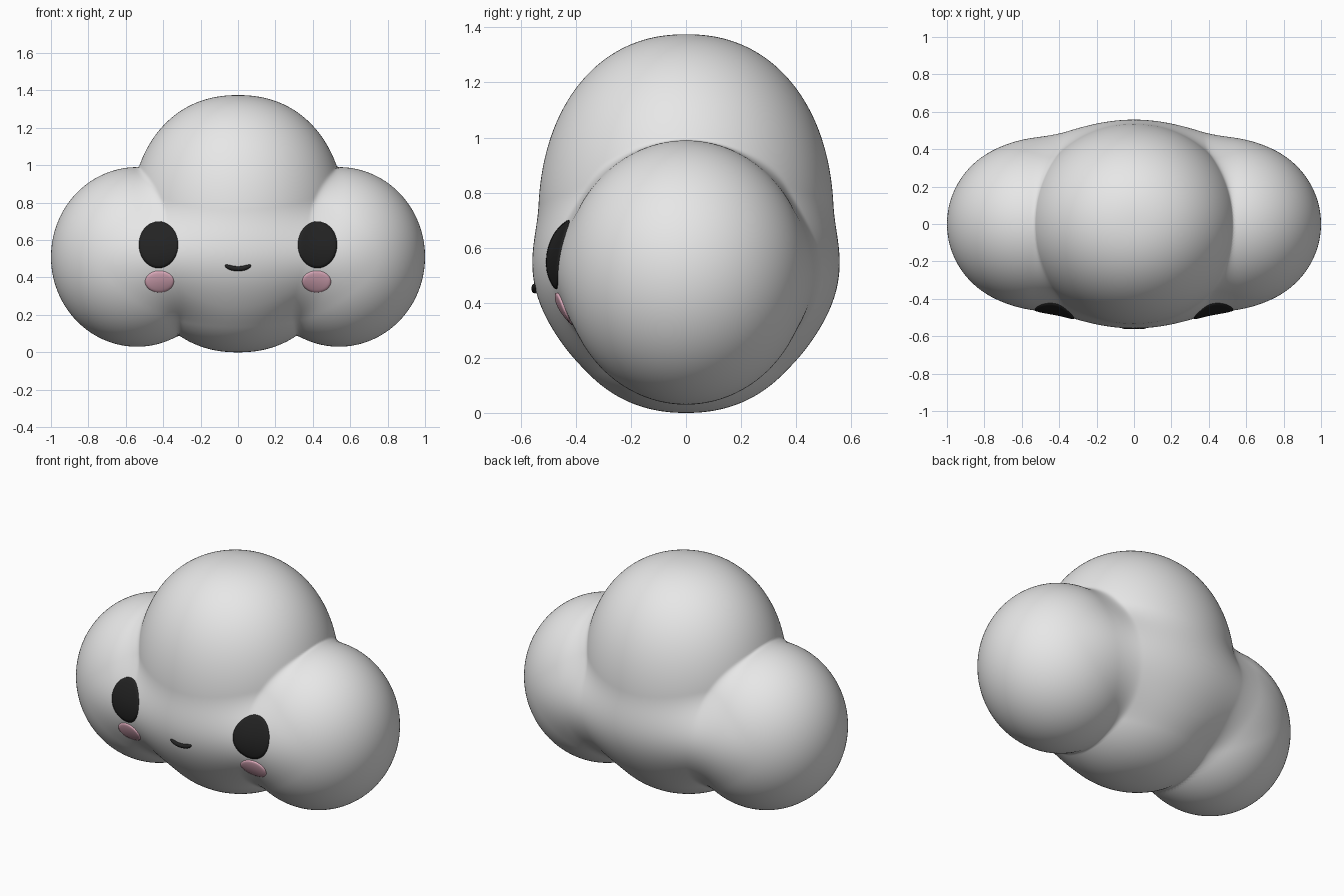
import bpy, bmesh, math
from mathutils import Vector
from mathutils.bvhtree import BVHTree

if "Cube" in bpy.data.objects:
    bpy.data.objects.remove(bpy.data.objects["Cube"])


def material(name, rgb):
    m = bpy.data.materials.new(name)
    m.diffuse_color = (*rgb, 1)
    m.use_nodes = True
    m.node_tree.nodes["Principled BSDF"].inputs["Base Color"].default_value = m.diffuse_color
    return m


WHITE = material("cloud white", (0.8, 0.8, 0.8))
BLACK = material("soft black", (0.017, 0.017, 0.017))
PINK = material("blush pink", (0.78, 0.44, 0.54))

CORE = Vector((0, 0, 0.6875))


def finish(name, bm, mat):
    bmesh.ops.recalc_face_normals(bm, faces=bm.faces)
    me = bpy.data.meshes.new(name)
    for f in bm.faces:
        f.smooth = True
    bm.to_mesh(me)
    me.materials.append(mat)
    ob = bpy.data.objects.new(name, me)
    bpy.context.collection.objects.link(ob)
    return ob


def exit_distance(d, centre, radii):
    """Distance from the core along d to the far side of an ellipsoid."""
    o = [(CORE[i] - centre[i]) / radii[i] for i in range(3)]
    v = [d[i] / radii[i] for i in range(3)]
    a = sum(q * q for q in v)
    b = sum(p * q for p, q in zip(o, v))
    c = sum(p * p for p in o) - 1
    disc = b * b - a * c
    return max(0, (-b + math.sqrt(disc)) / a) if disc > 0 else 0


def soft_max(a, b, k):
    h = max(k - abs(a - b), 0) / k
    return max(a, b) + h * h * k / 4


def cloud_radius(d):
    # Tall middle puff, slightly squarer than an ellipsoid
    e = 2.2
    flat = math.hypot(d.x / 0.575, d.y / 0.537)
    r = (flat ** e + abs(d.z / 0.6875) ** e) ** (-1 / e)
    # Creases are sharp on the outline and melt away on the front and back
    t = min(1, max(0, (abs(d.y) - 0.1) / 0.6))
    k = 0.01 + 0.11 * t * t * (3 - 2 * t)
    for s in (-1, 1):
        r = soft_max(r, exit_distance(d, (0.54 * s, 0, 0.51), (0.46, 0.445, 0.48)), k)
    # Wide filler that joins the puffs
    return soft_max(r, exit_distance(d, (0, 0, 0.52), (0.93, 0.53, 0.36)), k)


# Cloud body
bm = bmesh.new()
bmesh.ops.create_icosphere(bm, subdivisions=7, radius=1)
for v in bm.verts:
    d = v.co.normalized()
    v.co = CORE + d * cloud_radius(d)
finish("cloud_body", bm, WHITE)
tree = BVHTree.FromBMesh(bm)


def front_y(x, z):
    return tree.ray_cast(Vector((x, -3, z)), Vector((0, 1, 0)))[0].y


def face_patch(name, cx, cz, rx, rz, bulge, mat):
    """Shallow oval dome that follows the front of the cloud."""
    p = bmesh.new()
    n, rings = 40, 8
    top = p.verts.new((cx, front_y(cx, cz) - bulge, cz))
    prev = None
    for i in range(1, rings + 2):
        f = min(i / rings, 1)
        ring = []
        for j in range(n):
            a = 2 * math.pi * j / n
            x, z = cx + rx * f * math.cos(a), cz + rz * f * math.sin(a)
            lift = bulge * (0.4 + 0.6 * math.sqrt(1 - f * f)) if i <= rings else -0.012
            ring.append(p.verts.new((x, front_y(x, z) - lift, z)))
        for j in range(n):
            m = (j + 1) % n
            if prev:
                p.faces.new((prev[j], prev[m], ring[m], ring[j]))
            else:
                p.faces.new((top, ring[m], ring[j]))
        prev = ring
    p.faces.new(prev)
    ob = finish(name, p, mat)
    p.free()
    return ob


# Eyes and cheeks
for s, side in ((-1, "left"), (1, "right")):
    face_patch("eye_" + side, 0.425 * s, 0.575, 0.105, 0.125, 0.009, BLACK)
    face_patch("cheek_" + side, 0.42 * s, 0.378, 0.077, 0.058, 0.012, PINK)

# Smiling mouth: a tube with rounded tips
p = bmesh.new()
n, steps = 12, 24
prev = None
for i in range(steps + 1):
    u = -math.cos(math.pi * i / steps)
    x, z = 0.07 * u, 0.447 + 0.017 * u * u
    r = 0.013 * max(0.05, 1 - u ** 6) ** 0.5
    y = front_y(x, z) - 0.002
    ring = [p.verts.new((x, y + r * math.cos(2 * math.pi * j / n),
                         z + r * math.sin(2 * math.pi * j / n))) for j in range(n)]
    if prev:
        for j in range(n):
            m = (j + 1) % n
            p.faces.new((prev[j], prev[m], ring[m], ring[j]))
    if i in (0, steps):
        p.faces.new(ring)
    prev = ring
finish("mouth", p, BLACK)
p.free()
bm.free()
